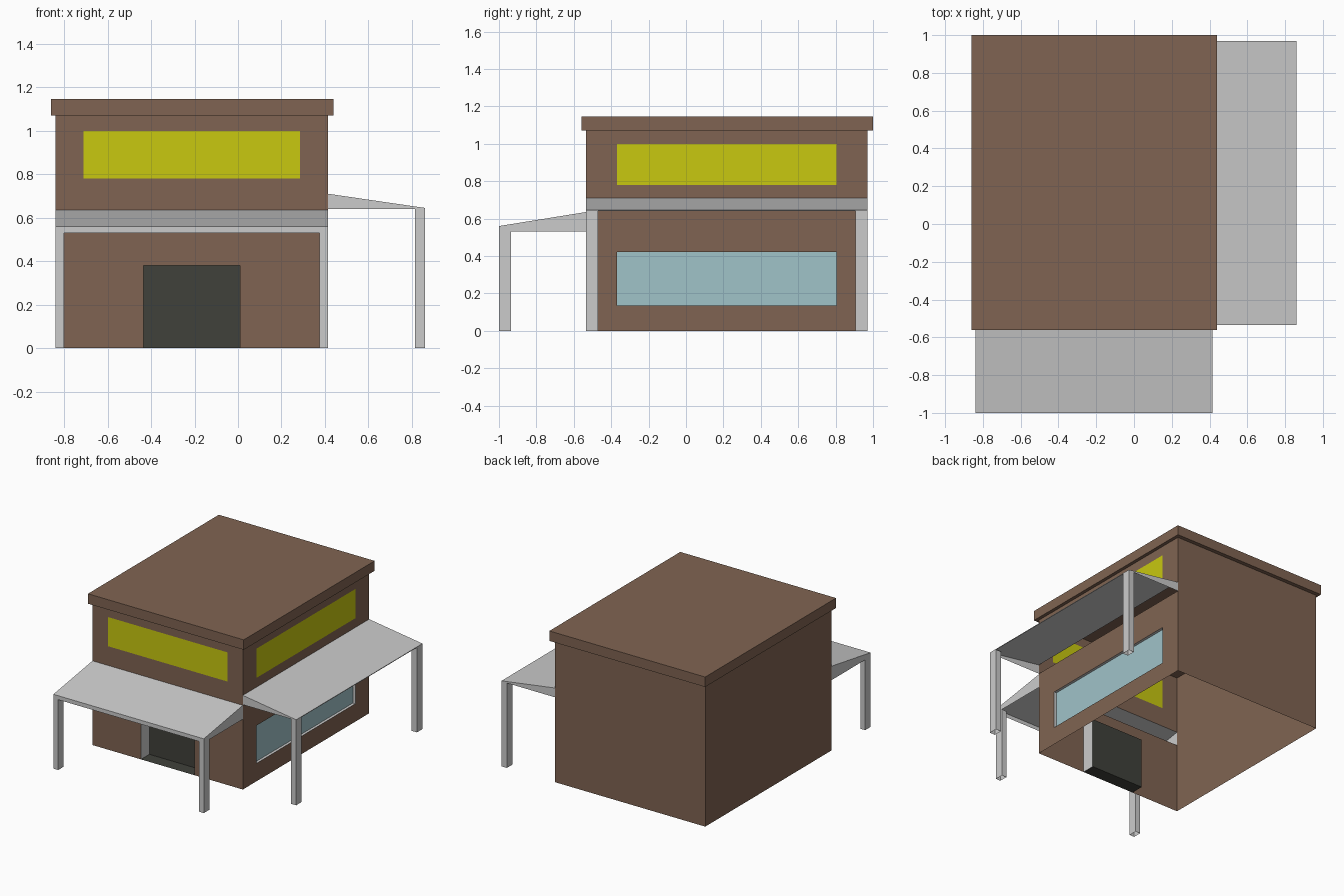
import bpy, bmesh

if "Cube" in bpy.data.objects:
    bpy.data.objects.remove(bpy.data.objects["Cube"])

# Overall body extents
XL, XR, YF, YB, TOP = -0.84, 0.415, -0.535, 0.97, 1.07


def material(name, rgb):
    m = bpy.data.materials.new(name)
    m.diffuse_color = (*rgb, 1)
    m.use_nodes = True
    m.node_tree.nodes["Principled BSDF"].inputs["Base Color"].default_value = m.diffuse_color
    return m


BROWN = material("brown_wall", (0.216, 0.127, 0.084))
YELLOW = material("yellow_glass", (0.58, 0.58, 0.005))
BLUE = material("blue_glass", (0.352, 0.546, 0.584))
CHARCOAL = material("charcoal_door", (0.051, 0.053, 0.043))


def sheet(name, faces, mat=None):
    """Mesh from a list of faces, each a list of points."""
    bm = bmesh.new()
    for f in faces:
        bm.faces.new([bm.verts.new(p) for p in f])
    bmesh.ops.remove_doubles(bm, verts=bm.verts, dist=1e-5)
    me = bpy.data.meshes.new(name)
    bm.to_mesh(me)
    bm.free()
    ob = bpy.data.objects.new(name, me)
    bpy.context.collection.objects.link(ob)
    if mat:
        me.materials.append(mat)
    return ob


# Wall frames: u along the wall, d outward from it, z up
def front(u, d, z):
    return (u, YF - d, z)


def right(u, d, z):
    return (XR + d, u, z)


def rect(place, r, d=0.0):
    u0, z0, u1, z1 = r
    return [place(u0, d, z0), place(u1, d, z0), place(u1, d, z1), place(u0, d, z1)]


def wall_with_hole(name, place, outer, hole):
    u0, z0, u1, z1 = outer
    a0, b0, a1, b1 = hole
    parts = [(u0, z0, a0, z1), (a1, z0, u1, z1), (a0, z0, a1, b0), (a0, b1, a1, z1)]
    sheet(name, [rect(place, p) for p in parts if p[3] - p[1] > 1e-4], BROWN)


def recess(name, place, hole, depth, pane_mat, sill_mat=None):
    p, q = rect(place, hole), rect(place, hole, -depth)
    sides = [[p[i], p[(i + 1) % 4], q[(i + 1) % 4], q[i]] for i in range(4)]
    sheet(name + "_pane", [q], pane_mat)
    sheet(name + "_sill", sides[:1], sill_mat)
    sheet(name + "_jambs", sides[1:])


def canopy(name, place, u0, u1, depth, z_wall, z_edge, z_base, post_u, post_d):
    # open-bottomed sloping shell
    end = [(0, z_base), (depth, z_base), (depth, z_edge), (0, z_wall)]
    sheet(name, [
        [place(u0, 0, z_wall), place(u0, depth, z_edge),
         place(u1, depth, z_edge), place(u1, 0, z_wall)],
        rect(place, (u0, z_base, u1, z_edge), depth),
        [place(u0, d, z) for d, z in end],
        [place(u1, d, z) for d, z in reversed(end)]])
    # hollow square posts at both outer corners
    for side, a in (("left", u0), ("right", u1 - post_u)):
        ring = [(a, depth), (a + post_u, depth),
                (a + post_u, depth - post_d), (a, depth - post_d)]
        sheet(f"{name}_{side}_post", [
            [place(*ring[i], 0), place(*ring[(i + 1) % 4], 0),
             place(*ring[(i + 1) % 4], z_base), place(*ring[i], z_base)]
            for i in range(4)])


# Plain back and left walls
sheet("back_and_left_walls", [
    [(XR, YB, 0), (XL, YB, 0), (XL, YB, TOP), (XR, YB, TOP)],
    [(XL, YB, 0), (XL, YF, 0), (XL, YF, TOP), (XL, YB, TOP)]], BROWN)

# Front and right walls, open where the canopies join
door = (-0.435, 0.0, 0.01, 0.38)
low_window = (-0.37, 0.135, 0.805, 0.42)
front_window = (-0.71, 0.78, 0.285, 1.0)
side_window = (-0.37, 0.78, 0.805, 1.0)
wall_with_hole("front_lower_wall", front, (XL, 0, XR, 0.53), door)
wall_with_hole("front_upper_wall", front, (XL, 0.635, XR, TOP), front_window)
wall_with_hole("right_lower_wall", right, (YF, 0, YB, 0.64), low_window)
wall_with_hole("right_upper_wall", right, (YF, 0.71, YB, TOP), side_window)

# Door, windows
recess("door", front, door, 0.10, CHARCOAL, CHARCOAL)
recess("lower_window", right, low_window, 0.02, BLUE)
sheet("front_upper_window", [rect(front, front_window)], YELLOW)
sheet("right_upper_window", [rect(right, side_window)], YELLOW)

# Canopies with posts
canopy("front_canopy", front, XL, XR, 0.465, 0.635, 0.56, 0.53, 0.04, 0.065)
canopy("right_canopy", right, YF, YB, 0.445, 0.71, 0.645, 0.64, 0.065, 0.045)

# Overhanging flat roof
bpy.ops.mesh.primitive_cube_add(size=1, location=(-0.21, 0.22, 1.1075))
roof = bpy.context.object
roof.name = "roof"
roof.scale = (1.30, 1.56, 0.075)
roof.data.materials.append(BROWN)
